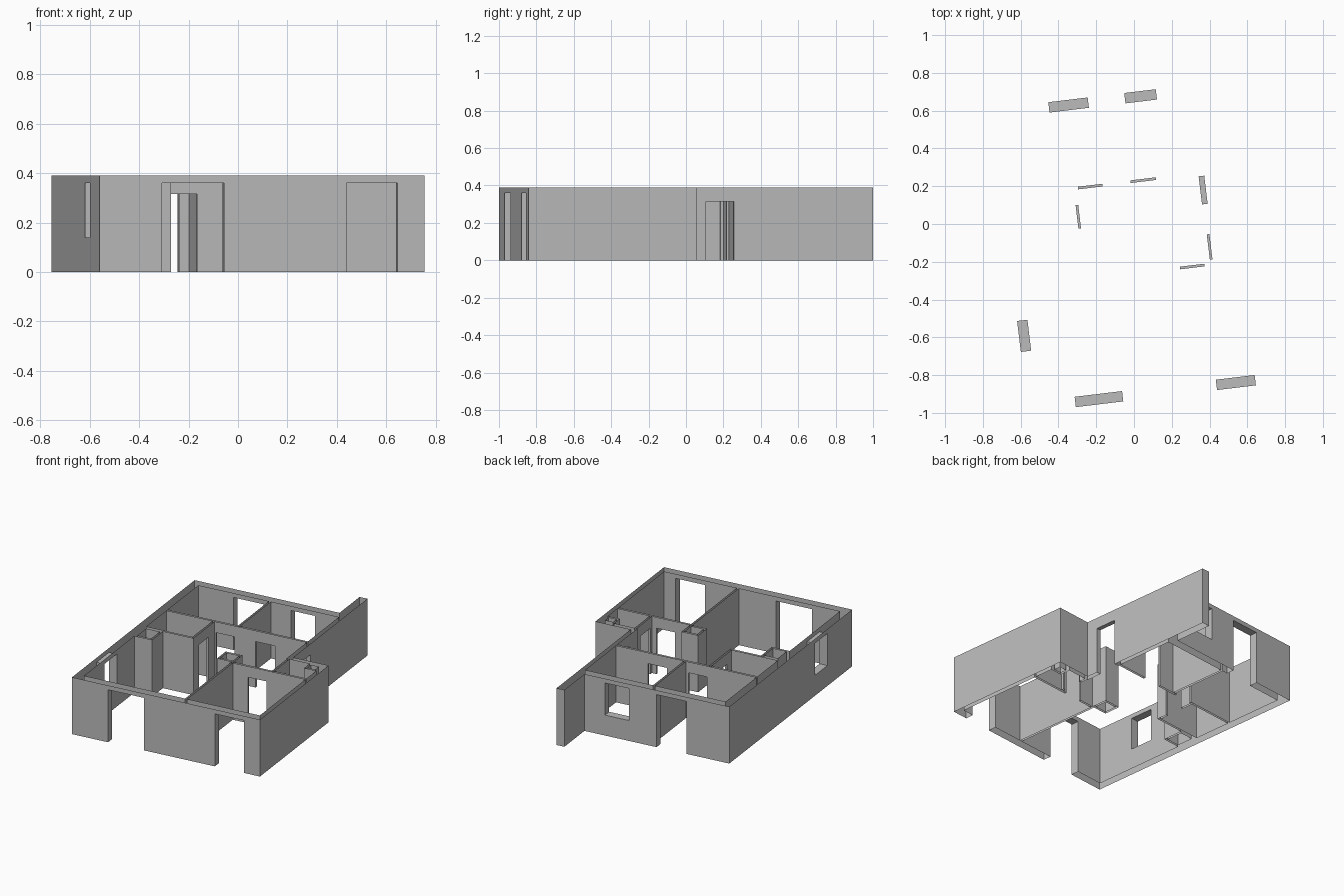
import bpy, bmesh
from math import radians
from mathutils import Matrix

if "Cube" in bpy.data.objects:
    bpy.data.objects.remove(bpy.data.objects["Cube"])

HEIGHT = 0.39
THICK, MID, THIN = 0.055, 0.03, 0.014
W, D = 1.325, 1.62          # main plan size
STEP_U, STEP_V = 1.076, 0.905   # notch in the east side
END_V = 1.885               # end of the projecting wall
DOOR, TALL, SILL = 0.315, 0.36, 0.14

plaster = bpy.data.materials.new("plaster_grey")
plaster.use_nodes = True
grey = (0.5, 0.5, 0.5, 1)
plaster.diffuse_color = grey
plaster.node_tree.nodes["Principled BSDF"].inputs["Base Color"].default_value = grey


def along_u(v, u0, u1):
    """Thin partition running across the plan, centred on v."""
    return (u0, u1, v - THIN / 2, v + THIN / 2)


def along_v(u, v0, v1):
    """Thin partition running along the depth, centred on u."""
    return (u - THIN / 2, u + THIN / 2, v0, v1)


def shaft(u0, u1, v0, v1):
    """Four thin walls around a hollow duct."""
    return [(u0, u1, v0, v0 + THIN), (u0, u1, v1 - THIN, v1),
            (u0, u0 + THIN, v0, v1), (u1 - THIN, u1, v0, v1)]


groups = {
    "outer_walls": [
        (0, W, 0, THICK),                              # front
        (0, THICK, 0, D),                              # west
        (0, STEP_U, D - THICK, D),                     # back
        (W - MID, W, 0, STEP_V),                       # east, front part
        (STEP_U - MID, W, STEP_V - MID, STEP_V),       # notch
        (STEP_U - MID, STEP_U, STEP_V, D),             # east, back part
        (STEP_U - THICK, STEP_U, D - THICK, END_V),    # projecting wall
    ],
    "partition_walls": [
        along_u(1.15, THICK, STEP_U - MID),
        along_v(0.56, 1.15, D - THICK),
        along_u(0.87, THICK, 0.395),
        along_v(0.388, 0.863, 1.15),
        along_v(0.775, THICK, 0.672),
        along_u(0.665, 0.768, W - MID),
        along_v(1.059, 0.665, STEP_V - MID),
    ],
    "service_shafts":
        shaft(THICK, 0.18, 0.72, 0.863)
        + shaft(0.665, 0.782, 0.672, 0.785)
        + shaft(1.21, W - MID, 0.8, STEP_V - MID),
}

# Doors and windows: plan rectangle, bottom and top
openings = [
    (0.254, 0.507, 0, THICK, 0, TALL),
    (1.007, 1.214, 0, THICK, 0, TALL),
    (0, THICK, 0.325, 0.49, SILL, TALL),
    (0.303, 0.513, D - THICK, D, 0, TALL),
    (0.708, 0.876, D - THICK, D, SILL, TALL),
    (STEP_U - MID, STEP_U, 0.985, 1.135, 0, DOOR),
    along_u(1.15, 0.405, 0.535) + (0, DOOR),
    along_u(1.15, 0.685, 0.82) + (0, DOOR),
    along_v(0.388, 0.937, 1.062) + (0, DOOR),
    along_v(1.059, 0.69, 0.825) + (0, DOOR),
    along_u(0.665, 0.89, 1.02) + (0, DOOR),
]


def cuts(a, b):
    values = [r[k] for rects in groups.values() for r in rects for k in (a, b)]
    values += [o[k] for o in openings for k in (a, b)]
    return sorted({round(x, 4) for x in values})


us, vs = cuts(0, 1), cuts(2, 3)
zs = [0, SILL, DOOR, TALL, HEIGHT]
axes = (us, vs, zs)


def inside(box, point):
    return all(box[2 * k] < point[k] < box[2 * k + 1] for k in range(len(box) // 2))


# Mark which wall group fills each cell of the plan
cells = {}
for i in range(len(us) - 1):
    for j in range(len(vs) - 1):
        for k in range(len(zs) - 1):
            p = [(ax[n] + ax[n + 1]) / 2 for ax, n in zip(axes, (i, j, k))]
            if any(inside(o, p) for o in openings):
                continue
            for name, rects in groups.items():
                if any(inside(r, p) for r in rects):
                    cells[i, j, k] = name
                    break

# Skin each group; wall tops and undersides stay open
place = Matrix.Translation((-0.56, -1, 0)) @ Matrix.Rotation(radians(6.9), 4, "Z")
for name in groups:
    bm = bmesh.new()
    for cell, owner in cells.items():
        if owner != name:
            continue
        for axis in range(3):
            for side in (0, 1):
                near = list(cell)
                near[axis] += 2 * side - 1
                level = cell[axis] + side
                if tuple(near) in cells or (axis == 2 and level in (0, len(zs) - 1)):
                    continue
                a, b = (axis + 1) % 3, (axis + 2) % 3
                quad = []
                for da, db in ((0, 0), (1, 0), (1, 1), (0, 1)):
                    n = list(cell)
                    n[axis], n[a], n[b] = level, cell[a] + da, cell[b] + db
                    quad.append(bm.verts.new([axes[m][n[m]] for m in range(3)]))
                bm.faces.new(quad if side else quad[::-1])
    bmesh.ops.remove_doubles(bm, verts=bm.verts, dist=0.0002)
    bmesh.ops.dissolve_limit(bm, angle_limit=radians(1), verts=bm.verts, edges=bm.edges)
    bm.transform(place)
    mesh = bpy.data.meshes.new(name)
    bm.to_mesh(mesh)
    bm.free()
    mesh.materials.append(plaster)
    bpy.context.collection.objects.link(bpy.data.objects.new(name, mesh))
